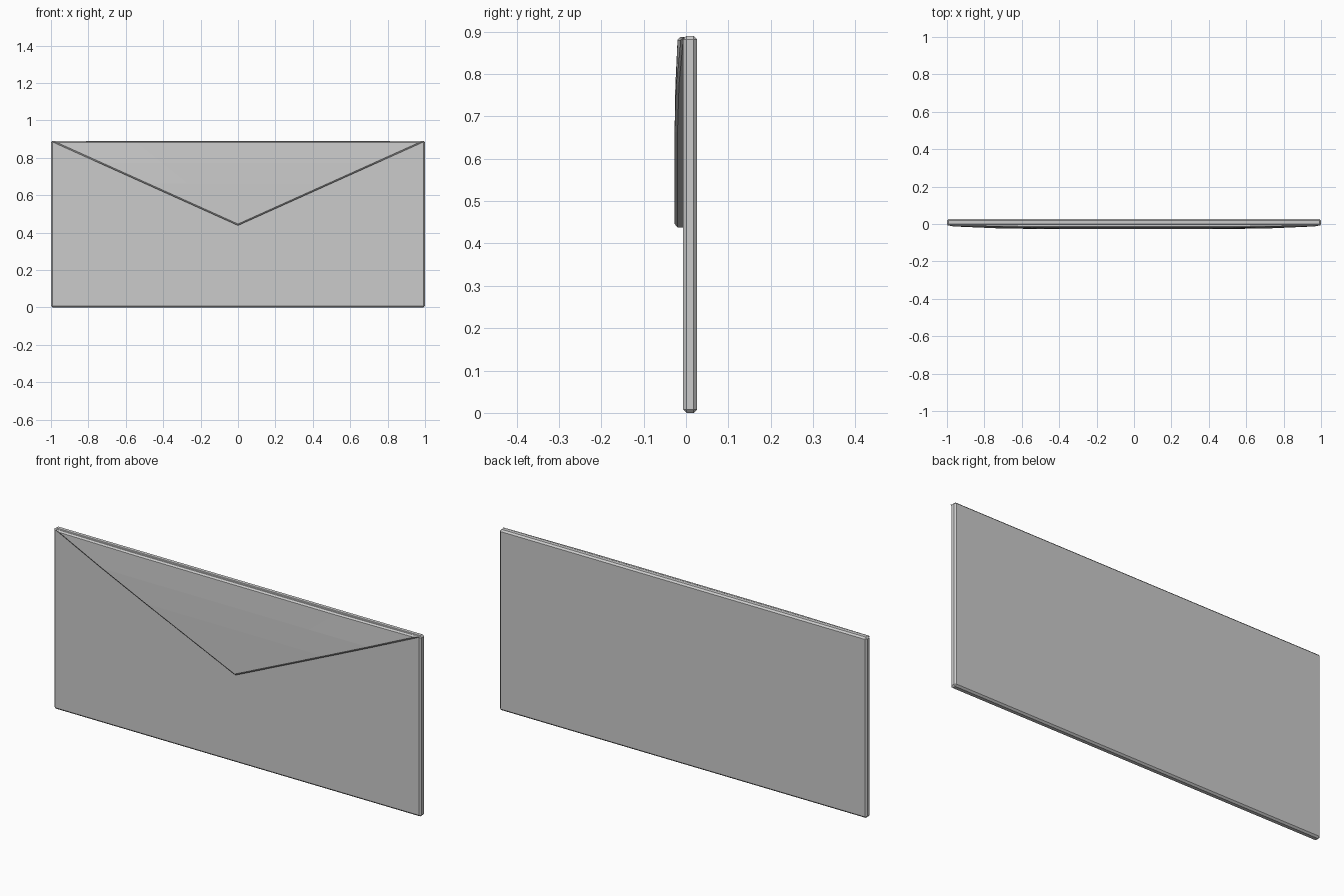
import bpy, bmesh
from mathutils import Vector

if "Cube" in bpy.data.objects:
    bpy.data.objects.remove(bpy.data.objects["Cube"])

TOP, APEX = 0.888, 0.438


def make_object(name, bm):
    bmesh.ops.recalc_face_normals(bm, faces=bm.faces)
    mesh = bpy.data.meshes.new(name)
    bm.to_mesh(mesh)
    bm.free()
    obj = bpy.data.objects.new(name, mesh)
    bpy.context.collection.objects.link(obj)
    return obj


# Envelope body: thin slab with chamfered edges
bm = bmesh.new()
bmesh.ops.create_cube(bm, size=1)
for v in bm.verts:
    v.co = Vector((v.co.x * 2, v.co.y * 0.033 + 0.0095, (v.co.z + 0.5) * 0.89))
bmesh.ops.bevel(bm, geom=bm.edges[:], offset=0.008, segments=1, affect='EDGES')
make_object("envelope_body", bm)

# Flap: gently bulging triangle, flatter towards the upper corners
bm = bmesh.new()
columns = (-1, -0.56, 0, 0.56, 1)
rows = (0, 0.25, 0.5, 0.75)


def front_y(t, u):
    k = min(1, t / 0.5)
    k = 1 - (1 - k) ** 2
    middle = -0.020 - 0.007 * k
    edge = -0.013 - 0.014 * k
    side = max(0, (abs(u) - 0.56) / 0.44)
    return middle + (edge - middle) * side


def inset(p, amount=0.965):
    centre_z = TOP - 0.2124
    return Vector((p.x * amount, p.y, centre_z + (p.z - centre_z) * amount))


def point(t, u):
    return Vector((u * (1 - t), front_y(t, u), TOP + (APEX - TOP) * t))


outer = [[point(t, u) for u in columns] for t in rows]
tip = point(1, 0)
grid = [[bm.verts.new(inset(p)) for p in row] for row in outer]
tip_v = bm.verts.new(inset(tip))
for a, b in zip(grid, grid[1:]):
    for i in range(len(columns) - 1):
        bm.faces.new((a[i], a[i + 1], b[i + 1], b[i]))
for i in range(len(columns) - 1):
    bm.faces.new((grid[-1][i], grid[-1][i + 1], tip_v))


# Flap rim: chamfer ring, straight wall and back face
def perimeter(g, end):
    return g[0] + [r[-1] for r in g[1:]] + [end] + [r[0] for r in g[:0:-1]]


edge_points = perimeter(outer, tip)
rings = [perimeter(grid, tip_v)]
rings.append([bm.verts.new((p.x, p.y + 0.007, p.z)) for p in edge_points])
rings.append([bm.verts.new((p.x, -0.004, p.z)) for p in edge_points])
count = len(edge_points)
for a, b in zip(rings, rings[1:]):
    for i in range(count):
        j = (i + 1) % count
        bm.faces.new((a[i], a[j], b[j], b[i]))
bm.faces.new(rings[-1])
make_object("envelope_flap", bm)
